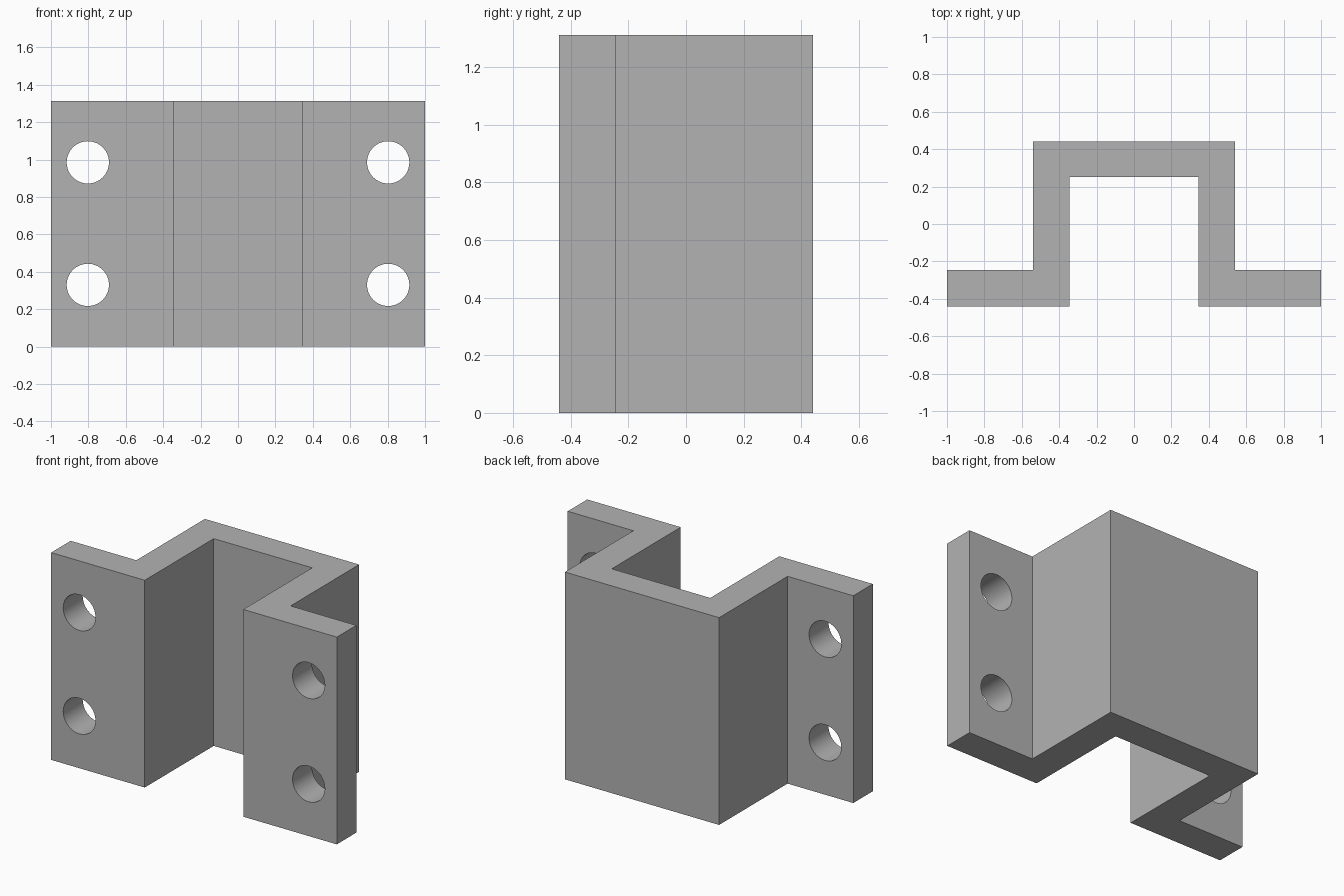
import bpy, bmesh, math

if "Cube" in bpy.data.objects:
    bpy.data.objects.remove(bpy.data.objects["Cube"])

HEIGHT = 1.312
HOLE_R = 0.113

grey = bpy.data.materials.new("plain grey")
grey.diffuse_color = (0.45, 0.45, 0.45, 1)
grey.use_nodes = True
grey.node_tree.nodes["Principled BSDF"].inputs["Base Color"].default_value = grey.diffuse_color

# Hat-shaped section: right half, mirrored to the left
half = [(0.345, 0.25), (0.345, -0.44), (1.0, -0.44),
        (1.0, -0.245), (0.54, -0.245), (0.54, 0.44)]
profile = half + [(-x, y) for x, y in reversed(half)]

# Bracket body: section extruded upwards
bm = bmesh.new()
base = bm.faces.new([bm.verts.new((x, y, 0)) for x, y in profile])
top = bmesh.ops.extrude_face_region(bm, geom=[base])["geom"]
bmesh.ops.translate(bm, vec=(0, 0, HEIGHT),
                    verts=[v for v in top if isinstance(v, bmesh.types.BMVert)])
bmesh.ops.recalc_face_normals(bm, faces=bm.faces)
mesh = bpy.data.meshes.new("bracket")
bm.to_mesh(mesh)
bm.free()
mesh.materials.append(grey)
bracket = bpy.data.objects.new("bracket", mesh)
bpy.context.collection.objects.link(bracket)

# Bolt holes: two through each flange
cutters = []
for x in (-0.803, 0.803):
    for z in (0.33, 0.985):
        bpy.ops.mesh.primitive_cylinder_add(vertices=64, radius=HOLE_R, depth=0.4,
                                            location=(x, -0.34, z),
                                            rotation=(math.pi / 2, 0, 0))
        cutter = bpy.context.object
        cutter.name = "hole_cutter"
        cutter.hide_render = True
        cutter.data.materials.append(grey)
        cutters.append(cutter)

bpy.ops.object.select_all(action='DESELECT')
bracket.select_set(True)
bpy.context.view_layer.objects.active = bracket
for cutter in cutters:
    mod = bracket.modifiers.new("bolt_hole", 'BOOLEAN')
    mod.operation = 'DIFFERENCE'
    mod.solver = 'EXACT'
    mod.object = cutter
    bpy.ops.object.modifier_apply(modifier=mod.name)
for cutter in cutters:
    bpy.data.objects.remove(cutter)

# Smooth hole walls, sharp bracket edges
bpy.ops.object.shade_smooth_by_angle(angle=math.radians(30))
